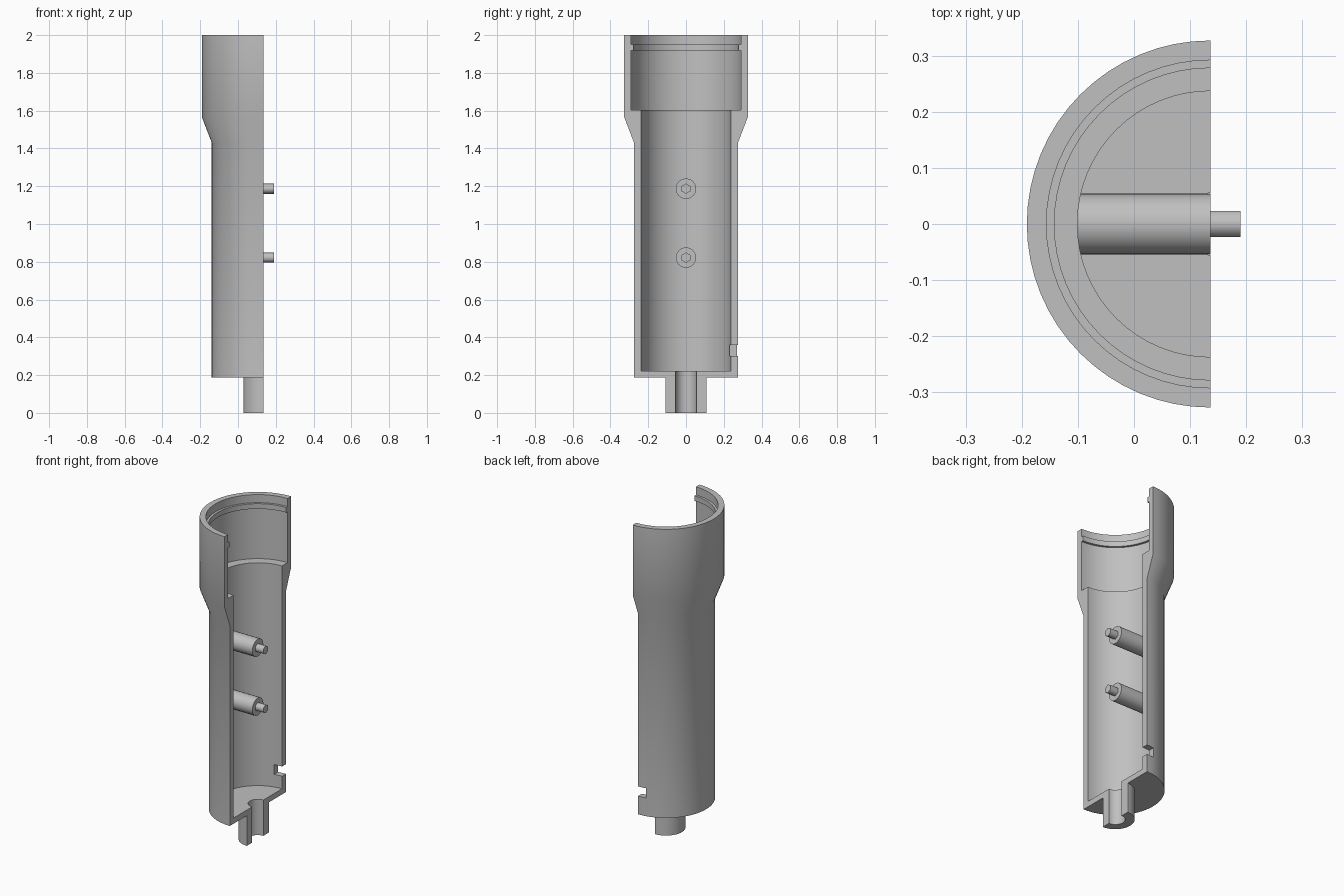
import bpy, bmesh
from math import pi, radians
from mathutils import Matrix, Vector

cube = bpy.data.objects.get("Cube")
if cube:
    bpy.data.objects.remove(cube, do_unlink=True)

CUT_X = 0.136   # plane of the section, which holds the tube axis

grey = bpy.data.materials.new("light_grey")
grey.use_nodes = True
colour = (0.53, 0.53, 0.53, 1)
grey.diffuse_color = colour
grey.node_tree.nodes["Principled BSDF"].inputs["Base Color"].default_value = colour


def add_object(name, bm):
    bmesh.ops.recalc_face_normals(bm, faces=bm.faces[:])
    mesh = bpy.data.meshes.new(name)
    bm.to_mesh(mesh)
    bm.free()
    mesh.materials.append(grey)
    obj = bpy.data.objects.new(name, mesh)
    bpy.context.collection.objects.link(obj)
    return obj


def smooth(obj, angle):
    bpy.ops.object.select_all(action='DESELECT')
    obj.select_set(True)
    bpy.context.view_layer.objects.active = obj
    bpy.ops.object.shade_smooth_by_angle(angle=radians(angle))


def rod(name, radius, x0, x1, z, sides):
    bm = bmesh.new()
    bmesh.ops.create_cone(bm, cap_ends=True, segments=sides, radius1=radius,
                          radius2=radius, depth=x1 - x0)
    bm.transform(Matrix.Translation(((x0 + x1) / 2, 0, z))
                 @ Matrix.Rotation(pi / 2, 4, 'Y')
                 @ Matrix.Rotation(0, 4, 'Z'))
    # turn the section so that a corner points up
    bm.transform(Matrix.Translation((0, 0, z)) @ Matrix.Rotation(pi / 2, 4, 'X')
                 @ Matrix.Translation((0, 0, -z)))
    smooth(add_object(name, bm), 65)


# Half tube: section outline (radius, z) with spout, floor, flared head and inner ridge
outline = [(0.055, 0), (0.108, 0), (0.108, 0.187), (0.275, 0.187),
           (0.275, 1.43), (0.327, 1.565), (0.327, 2), (0.292, 2),
           (0.292, 1.95), (0.278, 1.95), (0.278, 1.918), (0.292, 1.918),
           (0.292, 1.603), (0.237, 1.603), (0.237, 0.222), (0.055, 0.222)]
bm = bmesh.new()
start = bm.faces.new([bm.verts.new((CUT_X, r, z)) for r, z in outline])
geom = bmesh.ops.duplicate(bm, geom=[start])["geom"]
copy = [g for g in geom if isinstance(g, bmesh.types.BMFace)]
edges = list({e for f in copy for e in f.edges})
last = bmesh.ops.spin(bm, geom=edges, cent=(CUT_X, 0, 0), axis=(0, 0, 1),
                      angle=pi, steps=32)["geom_last"]
bmesh.ops.delete(bm, geom=copy, context='FACES_ONLY')
bmesh.ops.edgeloop_fill(bm, edges=[g for g in last if isinstance(g, bmesh.types.BMEdge)])
bmesh.ops.remove_doubles(bm, verts=bm.verts[:], dist=0.0001)
tube = add_object("half_tube", bm)

# Small notch through the back wall
bm = bmesh.new()
bmesh.ops.create_cube(bm, size=1)
bm.transform(Matrix.Translation((CUT_X, 0.26, 0.33)) @ Matrix.Diagonal((0.1, 0.12, 0.06, 1)))
cutter = add_object("notch_cutter", bm)
cut = tube.modifiers.new("notch", 'BOOLEAN')
cut.operation = 'DIFFERENCE'
cut.solver = 'EXACT'
cut.object = cutter
bpy.context.view_layer.objects.active = tube
tube.select_set(True)
bpy.ops.object.modifier_apply(modifier="notch")
bpy.data.objects.remove(cutter, do_unlink=True)
smooth(tube, 30)

# Two posts with locating pins
for place, z in (("lower", 0.822), ("upper", 1.187)):
    rod(place + "_post", 0.054, CUT_X - 0.25, CUT_X, z, 24)
    rod(place + "_pin", 0.027, CUT_X - 0.01, 0.19, z, 6)
